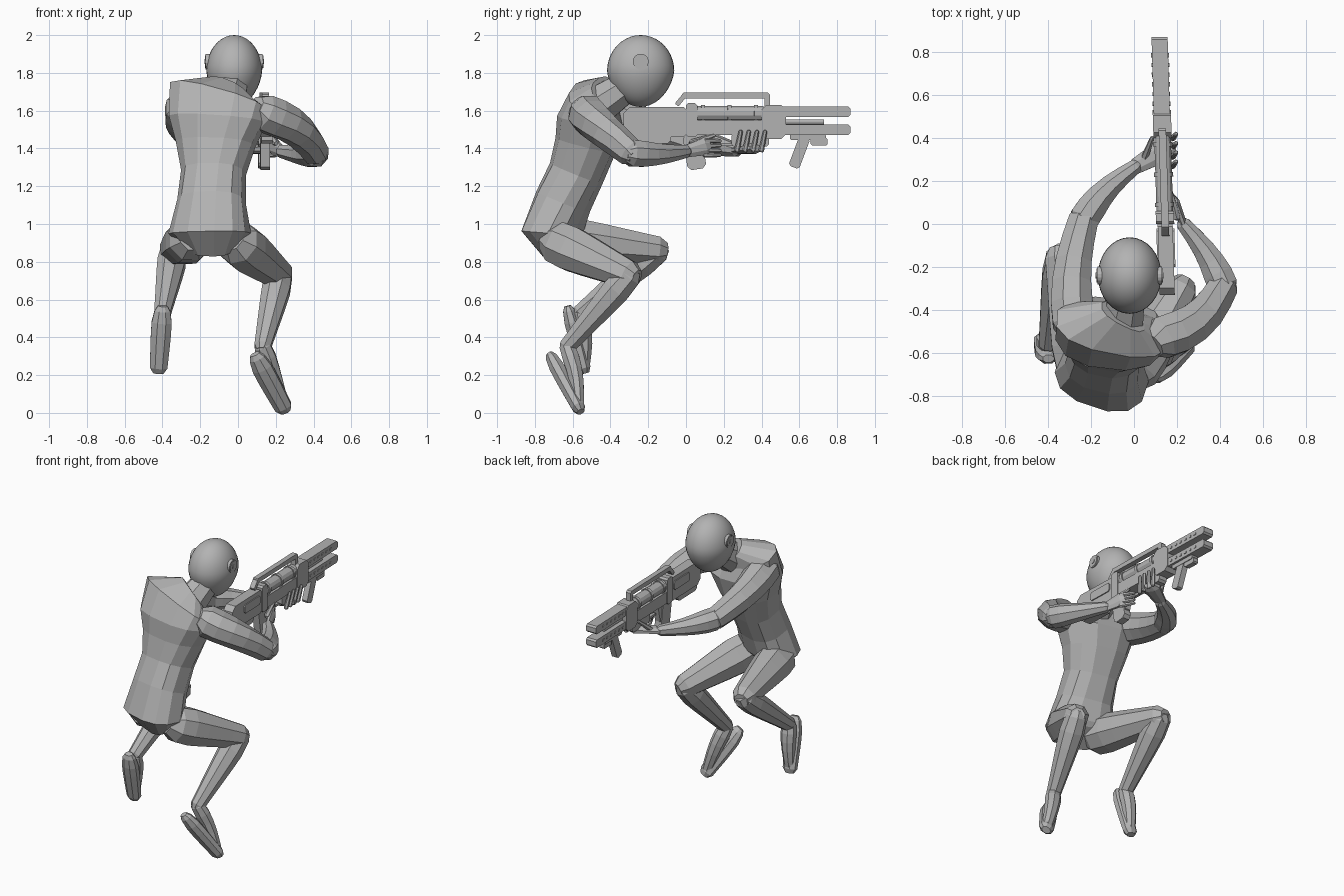
import bpy, bmesh
from math import sin, cos, pi, sqrt, copysign
from mathutils import Vector

cube = bpy.data.objects.get("Cube")
if cube:
    bpy.data.objects.remove(cube)

grey = bpy.data.materials.new("plain_grey")
grey.use_nodes = True
grey.diffuse_color = (.45, .45, .45, 1)
for node in grey.node_tree.nodes:
    if node.type == 'BSDF_PRINCIPLED':
        node.inputs["Base Color"].default_value = grey.diffuse_color

ACROSS, FORWARD, UP = Vector((1, 0, 0)), Vector((0, 1, 0)), Vector((0, 0, 1))


def finish(name, bm):
    bmesh.ops.recalc_face_normals(bm, faces=bm.faces[:])
    mesh = bpy.data.meshes.new(name)
    bm.to_mesh(mesh)
    bm.free()
    mesh.materials.append(grey)
    obj = bpy.data.objects.new(name, mesh)
    bpy.context.scene.collection.objects.link(obj)
    return obj


def skin(bm, rings):
    """Join neighbouring closed rings of vertices and cap both ends."""
    for low, high in zip(rings, rings[1:]):
        for k in range(len(low)):
            bm.faces.new((low[k - 1], low[k], high[k], high[k - 1]))
    bm.faces.new(rings[0])
    bm.faces.new(rings[-1])


def loft(name, stations, sides, start_axis, end_axis, square=1.0):
    """Skin rings along a path; a station is a point, half width and half depth."""
    bm = bmesh.new()
    last = len(stations) - 1
    rings = []
    for i, (point, width, depth) in enumerate(stations):
        tangent = (stations[min(i + 1, last)][0] - stations[max(i - 1, 0)][0]).normalized()
        side = start_axis.lerp(end_axis, i / last)
        side = (side - tangent * side.dot(tangent)).normalized()
        normal = tangent.cross(side)
        ring = []
        for k in range(sides):
            angle = 2 * pi * (k + .5) / sides
            u, v = [copysign(abs(c) ** square, c) for c in (cos(angle), sin(angle))]
            ring.append(bm.verts.new(point + side * u * width + normal * v * depth))
        rings.append(ring)
    skin(bm, rings)
    return finish(name, bm)


def limb(name, start, end, thick, thin, swell=0.0, flat=1.0, axis=ACROSS, sides=8, bow=(0, 0, 0)):
    """Tapered limb with a muscle swelling near its start, a bow and rounded ends."""
    start, end, bow = Vector(start), Vector(end), Vector(bow)
    along = (end - start).normalized()
    stations = [(start - along * thick * .6, thick * .6, thick * .6 * flat)]
    for i in range(6):
        t = i / 5
        r = (thick + (thin - thick) * t) * (1 + swell * sin(pi * sqrt(t)))
        stations.append((start.lerp(end, t) + bow * sin(pi * t), r, r * flat))
    stations.append((end + along * thin * .6, thin * .6, thin * .6 * flat))
    return loft(name, stations, sides, axis, axis)


def rod(name, start, end, radius, sides=12):
    return loft(name, [(Vector(p), radius, radius) for p in (start, end)], sides, UP, UP)


def gun_x(y):
    """Centre line of the rifle, turned slightly inward."""
    return .145 - .03 * y


def bar(name, start, end, height, width):
    """Rifle part between two points in y, z, with clipped corners."""
    a, b = Vector((0, *start)), Vector((0, *end))
    along = (b - a).normalized()
    half = ACROSS.cross(along) * height / 2
    clip = min(height, (b - a).length) * .2
    inner = half * (1 - 2 * clip / height)
    along *= clip
    outline = [a + inner, a + along + half, b - along + half, b + inner,
               b - inner, b - along - half, a + along - half, a - inner]
    bm = bmesh.new()
    skin(bm, [[bm.verts.new(p + ACROSS * (gun_x(p.y) + s * width / 2)) for p in outline]
              for s in (-1, 1)])
    return finish(name, bm)


def tube(name, y_start, y_end, z, radius):
    return rod(name, (gun_x(y_start), y_start, z), (gun_x(y_end), y_end, z), radius)


# Torso leans forward and untwists from hips to shoulders
hips_axis = Vector((.9, -.36, 0))
torso = [(-.14, -.67, .87, .13, .09), (-.15, -.71, .95, .22, .15), (-.14, -.65, 1.12, .18, .145),
         (-.13, -.58, 1.27, .17, .145), (-.12, -.53, 1.42, .21, .16),
         (-.11, -.51, 1.55, .26, .17), (-.1, -.49, 1.66, .28, .13), (-.05, -.43, 1.71, .12, .07)]
loft("torso", [(Vector((x, y, z)), w, d) for x, y, z, w, d in torso],
     12, hips_axis, ACROSS, .8)
limb("neck", (-.06, -.46, 1.63), (-.02, -.27, 1.76), .11, .08)

# Smooth helmet, narrower towards the chin
centre = Vector((-.02, -.24, 1.81))
size = Vector((.148, .178, .19))
bm = bmesh.new()
bmesh.ops.create_uvsphere(bm, u_segments=32, v_segments=20, radius=1)
for v in bm.verts:
    taper = 1 - .12 * max(0, -v.co.z)
    v.co = centre + Vector((v.co.x * taper * size.x, v.co.y * taper * size.y, v.co.z * size.z))
finish("head", bm).data.shade_smooth()

# Ear discs with a raised hub
for label, s in (("left", 1), ("right", -1)):
    ear = centre + Vector((s * size.x, 0, .05))
    for part, out, radius in (("disc", .003, .042), ("rim", .006, .034), ("hub", .01, .014)):
        rod(f"{label}_ear_{part}", ear - ACROSS * s * .03, ear + ACROSS * s * out, radius, 16)

# Legs: hip, knee, ankle, heel and toe joints
legs = {
    "outer": [(-.25, -.66, .92), (-.34, -.15, .86), (-.4, -.56, .53), (-.4, -.62, .54), (-.42, -.54, .24)],
    "inner": [(0, -.68, .9), (.22, -.3, .73), (.13, -.63, .35), (.1, -.71, .29), (.24, -.57, .03)],
}
for label, (hip, knee, ankle, heel, toe) in legs.items():
    limb(label + "_thigh", hip, knee, .12, .08, .12)
    limb(label + "_shin", knee, ankle, .072, .047, .2)
    limb(label + "_sole", heel, toe, .045, .05, .25, .75)
    limb(label + "_instep", ankle, toe, .047, .035, .2, .9, bow=(0, .015, .01))

# Arms: shoulder, elbow and wrist joints, then the outward bow of each half
arms = {
    "trigger": [(.13, -.53, 1.59), (.415, -.29, 1.375), (.23, 0, 1.385), (.03, -.035, .025), (.02, 0, -.01)],
    "support": [(-.28, -.47, 1.62), (-.235, .02, 1.44), (.01, .27, 1.39), (-.03, 0, 0), (-.02, .01, 0)],
}
for label, (shoulder, elbow, wrist, upper_bow, fore_bow) in arms.items():
    limb(label + "_upper_arm", shoulder, elbow, .105, .075, .06, axis=UP, bow=upper_bow)
    limb(label + "_forearm", elbow, wrist, .075, .036, .1, axis=UP, bow=fore_bow)
trigger_wrist, support_wrist = [joints[2] for joints in arms.values()]

# Hands wrapped round the grip and the hand guard
limb("trigger_palm", trigger_wrist, (.19, .1, 1.41), .035, .05, flat=.5, axis=UP)
limb("support_palm", support_wrist, (.15, .35, 1.4), .04, .06, flat=.5, axis=FORWARD)
for i in range(4):
    z, y = 1.44 - .025 * i, .27 + .043 * i
    limb(f"trigger_finger_{i}", (.195, .1, z), (.15, .18, z), .014, .011, sides=6)
    limb(f"support_finger_{i}", (.18, y, 1.39), (.195, y + .02, 1.49), .015, .011, sides=6)
limb("trigger_thumb", (.2, .03, 1.43), (.17, .15, 1.47), .018, .011, sides=6)
limb("support_thumb", (.05, .31, 1.4), (.085, .4, 1.48), .018, .011, sides=6)

# Rifle: stock, receiver and body blocks
bar("stock", (-.33, 1.54), (.02, 1.54), .16, .07)
bar("stock_heel", (-.3, 1.47), (-.08, 1.47), .09, .06)
bar("cheek_panel", (-.2, 1.56), (-.02, 1.56), .06, .084)
bar("receiver", (0, 1.51), (.46, 1.51), .08, .075)
bar("rear_block", (0, 1.55), (.06, 1.55), .18, .085)
bar("front_block", (.4, 1.54), (.53, 1.54), .18, .085)
tube("energy_cylinder", .05, .41, 1.585, .04)
for y in (.08, .22, .36):
    tube("cylinder_ring", y, y + .02, 1.585, .046)

# Carry handle
bar("handle_top", (-.02, 1.68), (.44, 1.68), .03, .035)
bar("handle_rear", (-.05, 1.63), (0, 1.69), .025, .035)
bar("handle_front", (.43, 1.6), (.43, 1.69), .03, .035)

# Barrels with rows of cooling studs
tube("middle_barrel", .5, .73, 1.54, .014)
for label, z in (("upper", 1.595), ("lower", 1.5)):
    bar(label + "_barrel", (.5, z), (.87, z), .055, .075)
    for i in range(6):
        y = .55 + .045 * i
        bar(label + "_stud", (y, z), (y + .02, z), .015, .083)

# Grip, magazine, trigger guard and foregrip
bar("pistol_grip", (.1, 1.48), (.07, 1.35), .07, .04)
bar("magazine", (.03, 1.48), (.06, 1.29), .1, .05)
bar("trigger_guard", (.14, 1.42), (.28, 1.42), .015, .02)
bar("hand_guard", (.24, 1.445), (.44, 1.445), .07, .06)
bar("foregrip_rail", (.55, 1.46), (.74, 1.46), .03, .045)
bar("foregrip", (.63, 1.46), (.57, 1.3), .06, .04)
bar("front_lug", (.66, 1.435), (.75, 1.435), .04, .035)
